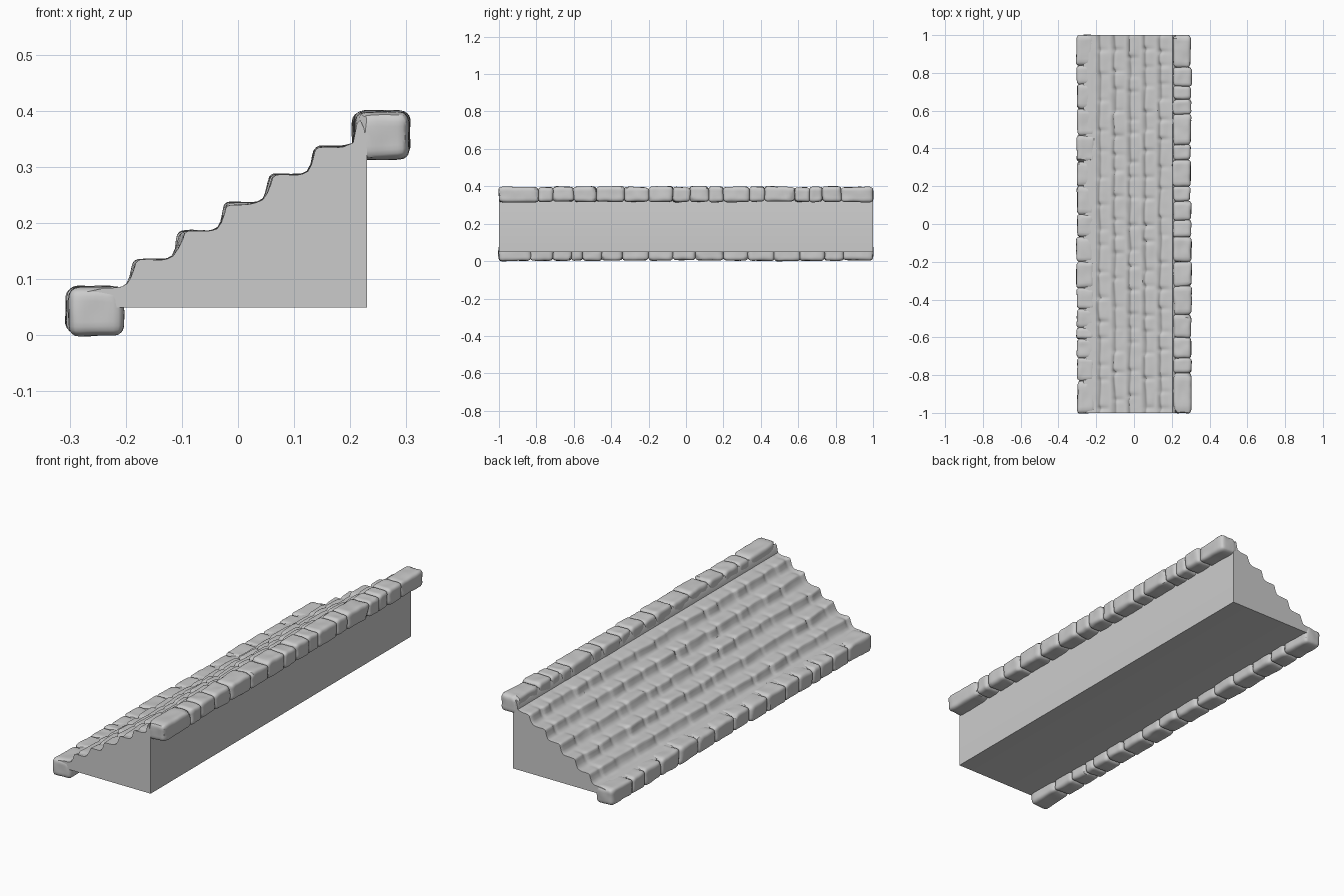
import bpy, bmesh, math, random
from mathutils import Vector, noise

if "Cube" in bpy.data.objects:
    bpy.data.objects.remove(bpy.data.objects["Cube"])

random.seed(7)


def finish(bm, name, angle=35):
    bmesh.ops.recalc_face_normals(bm, faces=bm.faces)
    mesh = bpy.data.meshes.new(name)
    bm.to_mesh(mesh)
    bm.free()
    ob = bpy.data.objects.new(name, mesh)
    bpy.context.collection.objects.link(ob)
    bpy.ops.object.select_all(action='DESELECT')
    ob.select_set(True)
    bpy.context.view_layer.objects.active = ob
    bpy.ops.object.shade_smooth_by_angle(angle=math.radians(angle))
    return ob


# One worn stone: rounded box with skewed corners and chiselled facets
def add_stone(row, centre, half, r=0.018):
    bm = bmesh.new()
    bmesh.ops.create_cube(bm, size=2)
    bmesh.ops.subdivide_edges(bm, edges=bm.edges[:], cuts=9, use_grid_fill=True)
    taper = [random.uniform(-0.05, 0.05) for _ in range(4)]
    cuts = []
    for _ in range(5):
        n = Vector((random.choice((-1, 1)) * random.uniform(.2, 1),
                    random.choice((-1, 1)) * random.uniform(.3, 1),
                    random.choice((-1, 1)) * random.uniform(.2, 1))).normalized()
        reach = sum(abs(n[i]) * half[i] for i in range(3))
        cuts.append((n, reach * random.uniform(0.78, 0.9)))
    for v in bm.verts:
        p = Vector([v.co[i] * half[i] for i in range(3)])
        inner = Vector([max(r - half[i], min(half[i] - r, p[i])) for i in range(3)])
        p = inner + (p - inner).normalized() * r
        for n, d in cuts:
            over = p.dot(n) - d
            if over > 0:
                p -= n * over
        u = p.y / half.y
        p.x *= 0.97 + taper[0] * u
        p.z *= 0.97 + taper[1] * u
        p.y += taper[2] * p.z + taper[3] * p.x
        q = p + centre
        v.co = q + 0.003 * noise.noise_vector(q * 22)
    # append the stone to its row
    part = bpy.data.meshes.new("stone_part")
    bm.to_mesh(part)
    bm.free()
    row.from_mesh(part)
    bpy.data.meshes.remove(part)


def stone_row(name, joints, x0, x1, z0, z1):
    bm = bmesh.new()
    for a, b in zip(joints, joints[1:]):
        half = Vector(((x1 - x0) / 2 - random.uniform(0, .004), (b - a) / 2 + .001,
                       (z1 - z0) / 2 - random.uniform(0, .003)))
        centre = Vector(((x0 + x1) / 2 + random.uniform(-.003, .003), (a + b) / 2,
                         (z0 + z1) / 2 + random.uniform(-.002, .002)))
        add_stone(bm, centre, half)
    return finish(bm, name)


stone_row("upper_stone_row",
          [-1, -.79, -.71, -.6, -.48, -.33, -.2, -.07, .02, .12, .2, .34, .42, .58, .66, .73, .83, 1],
          .205, .306, .314, .4)
stone_row("lower_stone_row",
          [-1, -.83, -.71, -.61, -.55, -.45, -.34, -.2, -.07, .05, .2, .33, .47, .61, .74, .84, 1],
          -.306, -.205, 0, .088)


# Irregular course of stones along one step: offsets and joint groove at y
class Course:
    def __init__(self):
        self.joints = [-1 - random.uniform(0.03, .1)]
        while self.joints[-1] < 1.02:
            self.joints.append(self.joints[-1] + random.uniform(.07, .16))
        self.off = [(random.uniform(-.001, .009), random.uniform(-.005, .001), random.uniform(-.06, .06))
                    for _ in self.joints]

    def at(self, y):
        i = max(k for k, j in enumerate(self.joints) if j <= y)
        dx, dz, tilt = self.off[i]
        b = self.joints[min(i + 1, len(self.joints) - 1)]
        near = min(y - self.joints[i], abs(b - y))
        groove = math.exp(-(near / .012) ** 2)
        dx += tilt * (y - (self.joints[i] + b) / 2)
        return dx * (1 - groove) + .009 * groove, dz * (1 - groove) - .006 * groove


# Stepped body: wavy stair profile lofted along the length, flat ends and back
STEPS = 5
courses = [Course() for _ in range(STEPS)]
RISE = [(-.021, .001, 0), (-.012, .006, .2), (-.006, .018, .5), (-.002, .036, 1), (0, .044, 1),
        (.003, .048, 1), (.008, .0505, 1), (.022, .051, .8), (.038, .0505, .6), (.05, .0505, .3)]


def section(y):
    pts = [(-.22, .05), (-.265, .068), (-.268, .078), (-.24, .084), (-.22, .085)]
    for k in range(STEPS):
        dx, dz = courses[k].at(y)
        for px, pz, w in RISE:
            x, z = -.186 + .0805 * k + px, .085 + .0505 * k + pz
            n = noise.noise_vector(Vector((x * 25, y * 16, z * 25)))
            pts.append((x + w * dx + .002 * n.x, z + w * dz + .002 * n.z))
    return pts + [(.205, .343), (.212, .378), (.218, .384), (.224, .37), (.23, .345), (.23, .05)]


bm = bmesh.new()
N = 240
rings = []
for j in range(N + 1):
    y = -1 + 2 * j / N
    rings.append([bm.verts.new((x, y, z)) for x, z in section(y)])
for a, b in zip(rings, rings[1:]):
    m = len(a)
    for i in range(m):
        bm.faces.new((a[i], a[(i + 1) % m], b[(i + 1) % m], b[i]))
bm.faces.new(rings[0])
bm.faces.new(rings[-1][::-1])
finish(bm, "stepped_body", 40)
